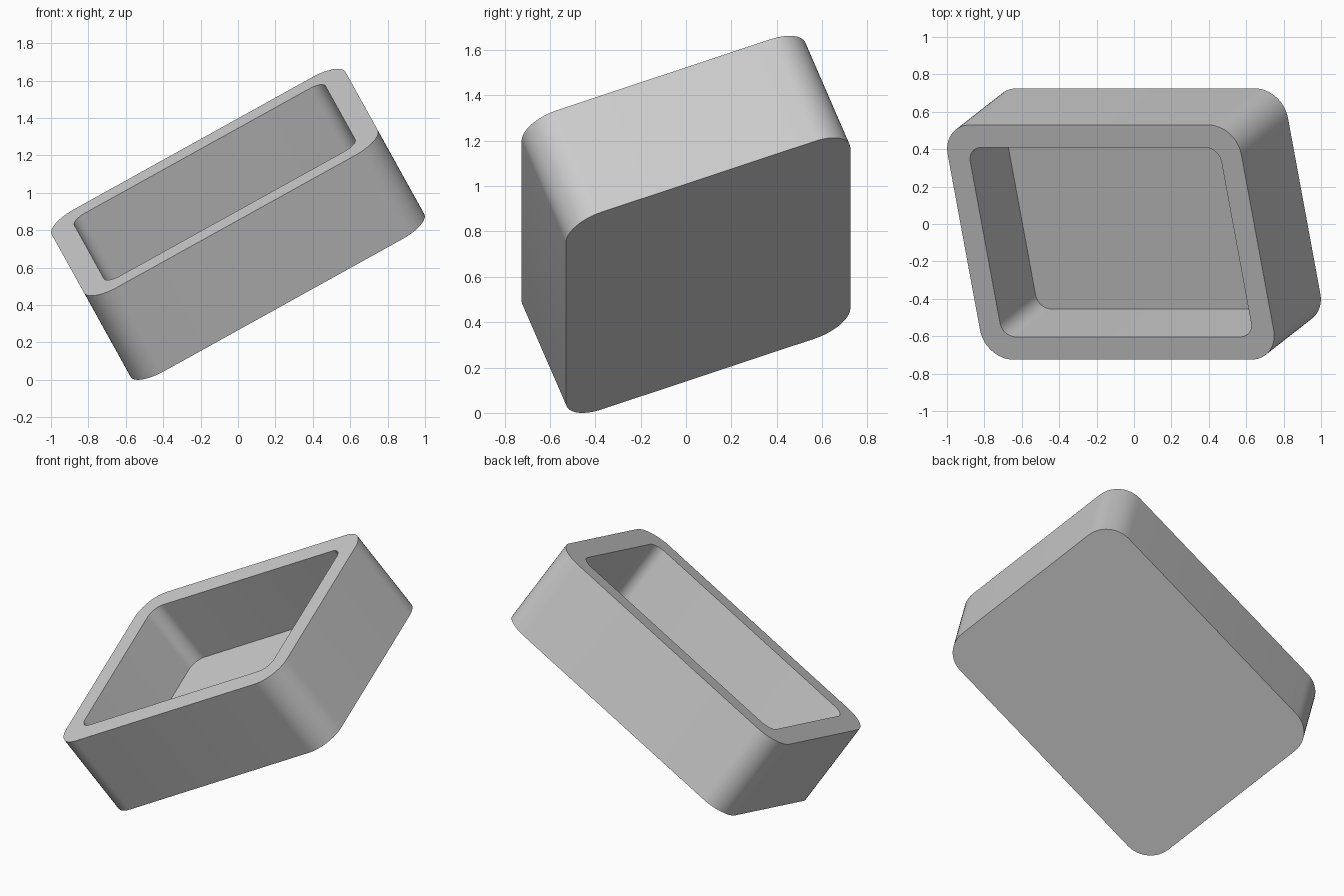
import bpy, bmesh
from math import sin, cos, pi, radians
from mathutils import Matrix

if "Cube" in bpy.data.objects:
    bpy.data.objects.remove(bpy.data.objects["Cube"])

LENGTH, WIDTH, HEIGHT, RADIUS = 1.795, 1.342, 0.55, 0.168
WALL, INNER_RADIUS = 0.13, 0.08
STEPS = 12

grey = bpy.data.materials.new("light grey")
grey.use_nodes = True
colour = (0.6, 0.6, 0.6, 1)
grey.diffuse_color = colour
grey.node_tree.nodes["Principled BSDF"].inputs["Base Color"].default_value = colour


def rounded_ring(bm, length, width, radius, z):
    """Ring of vertices round a rectangle with rounded corners."""
    ring = []
    corners = [(1, 1), (-1, 1), (-1, -1), (1, -1)]
    for quarter, (sx, sy) in enumerate(corners):
        for i in range(STEPS + 1):
            a = (quarter + i / STEPS) * pi / 2
            ring.append(bm.verts.new((sx * (length / 2 - radius) + radius * cos(a),
                                      sy * (width / 2 - radius) + radius * sin(a), z)))
    return ring


# Open tray: outer wall, rim, inner wall, closed by base and floor
bm = bmesh.new()
inside = (LENGTH - 2 * WALL, WIDTH - 2 * WALL, INNER_RADIUS)
outside = (LENGTH, WIDTH, RADIUS)
rings = [rounded_ring(bm, *outside, -HEIGHT / 2),
         rounded_ring(bm, *outside, HEIGHT / 2),
         rounded_ring(bm, *inside, HEIGHT / 2),
         rounded_ring(bm, *inside, -HEIGHT / 2 + WALL)]
for low, high in zip(rings, rings[1:]):
    for i in range(len(low)):
        j = (i + 1) % len(low)
        bm.faces.new((low[i], low[j], high[j], high[i]))
bm.faces.new(rings[0][::-1])
bm.faces.new(rings[-1])

# Tilt the tray and lift it so its lowest corner rests on the ground
bm.transform(Matrix.Rotation(radians(-29), 4, "Y") @ Matrix.Rotation(radians(20.8), 4, "X"))
lowest = min(v.co.z for v in bm.verts)
bm.transform(Matrix.Translation((0, 0, -lowest)))
bm.normal_update()

mesh = bpy.data.meshes.new("tilted_tray")
bm.to_mesh(mesh)
bm.free()
mesh.materials.append(grey)
tray = bpy.data.objects.new("tilted_tray", mesh)
bpy.context.collection.objects.link(tray)

# Smooth corners, crisp rim
bpy.ops.object.select_all(action="DESELECT")
tray.select_set(True)
bpy.context.view_layer.objects.active = tray
bpy.ops.object.shade_smooth_by_angle(angle=radians(30))
